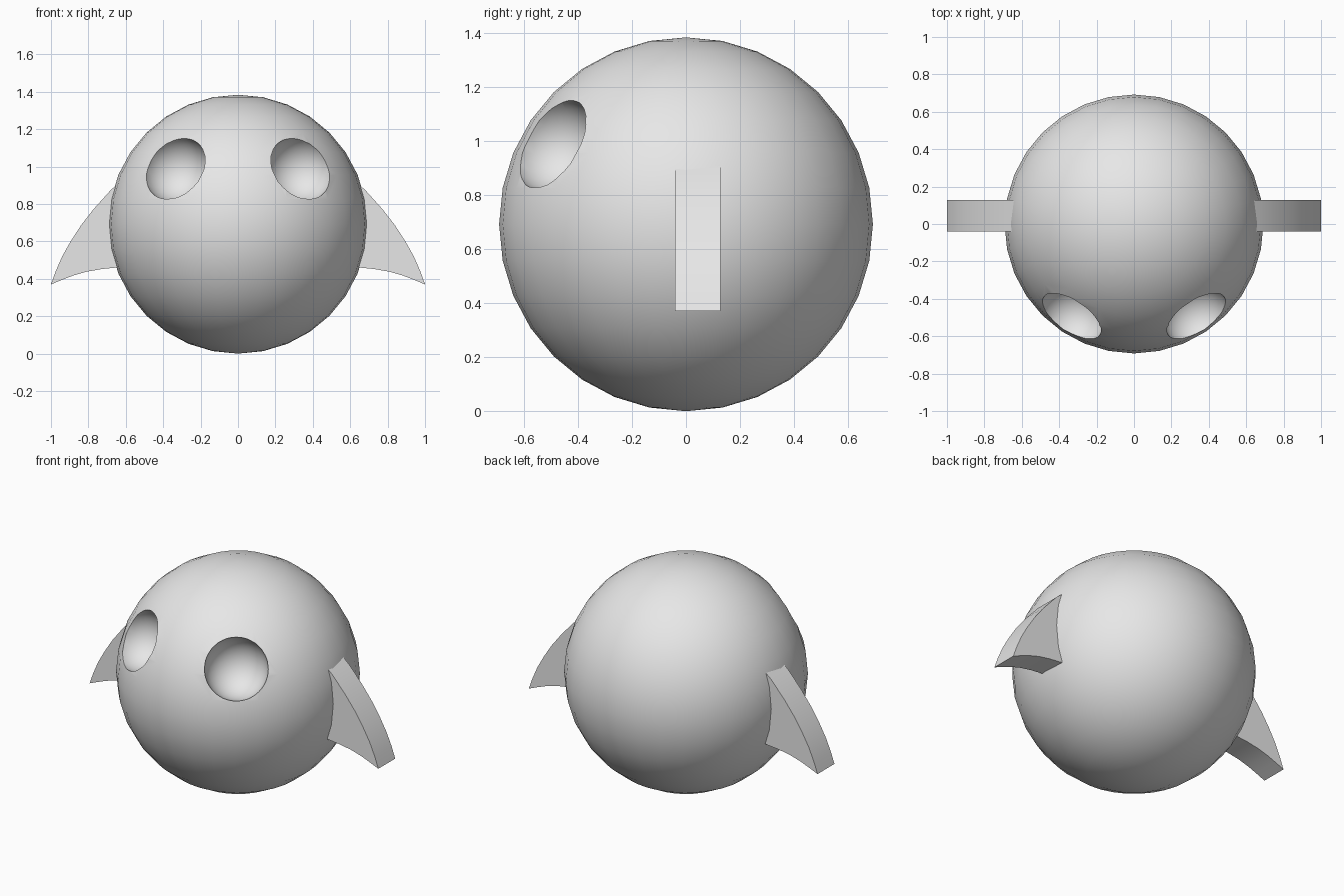
import bpy, bmesh, math
from mathutils import Vector

if "Cube" in bpy.data.objects:
    bpy.data.objects.remove(bpy.data.objects["Cube"])

R = 0.692
CENTRE = Vector((0, 0, R))

grey = bpy.data.materials.new("light_grey")
grey.diffuse_color = (0.8, 0.8, 0.8, 1)
grey.use_nodes = True
grey.node_tree.nodes["Principled BSDF"].inputs["Base Color"].default_value = grey.diffuse_color


def sphere(name, radius, location):
    bpy.ops.mesh.primitive_uv_sphere_add(segments=32, ring_count=16,
                                         radius=radius, location=location)
    ob = bpy.context.object
    ob.name = name
    ob.data.materials.append(grey)
    return ob


def smooth(ob):
    bpy.ops.object.select_all(action='DESELECT')
    ob.select_set(True)
    bpy.context.view_layer.objects.active = ob
    bpy.ops.object.shade_smooth_by_angle(angle=math.radians(30))


# Round body with two hollow eye sockets
body = sphere("body", R, CENTRE)
cutters = []
for side in (-1, 1):
    cutter = sphere("socket_cutter", 0.182, (side * 0.335, -0.495, 0.99))
    cutter.hide_render = True
    cutters.append(cutter)
    cut = body.modifiers.new("eye_socket", 'BOOLEAN')
    cut.operation = 'DIFFERENCE'
    cut.solver = 'EXACT'
    cut.object = cutter
bpy.context.view_layer.objects.active = body
for name in [m.name for m in body.modifiers]:
    bpy.ops.object.modifier_apply(modifier=name)
for cutter in cutters:
    bpy.data.objects.remove(cutter)
smooth(body)

# Curved side fins, extruded front to back with the root inside the body
FIN = [(0.56, 0.47), (0.65, 0.46), (0.73, 0.452), (0.81, 0.438), (0.88, 0.418),
       (0.94, 0.395), (1.0, 0.37), (0.975, 0.44), (0.94, 0.52), (0.895, 0.60),
       (0.84, 0.685), (0.77, 0.775), (0.68, 0.875), (0.58, 0.96)]


def fin(name, side):
    bm = bmesh.new()
    face = bm.faces.new([bm.verts.new((side * x, -0.04, z)) for x, z in FIN])
    ext = bmesh.ops.extrude_face_region(bm, geom=[face])
    moved = [v for v in ext["geom"] if isinstance(v, bmesh.types.BMVert)]
    bmesh.ops.translate(bm, verts=moved, vec=(0, 0.167, 0))
    bmesh.ops.recalc_face_normals(bm, faces=bm.faces)
    mesh = bpy.data.meshes.new(name)
    bm.to_mesh(mesh)
    bm.free()
    mesh.materials.append(grey)
    ob = bpy.data.objects.new(name, mesh)
    bpy.context.collection.objects.link(ob)
    smooth(ob)


fin("left_fin", -1)
fin("right_fin", 1)
